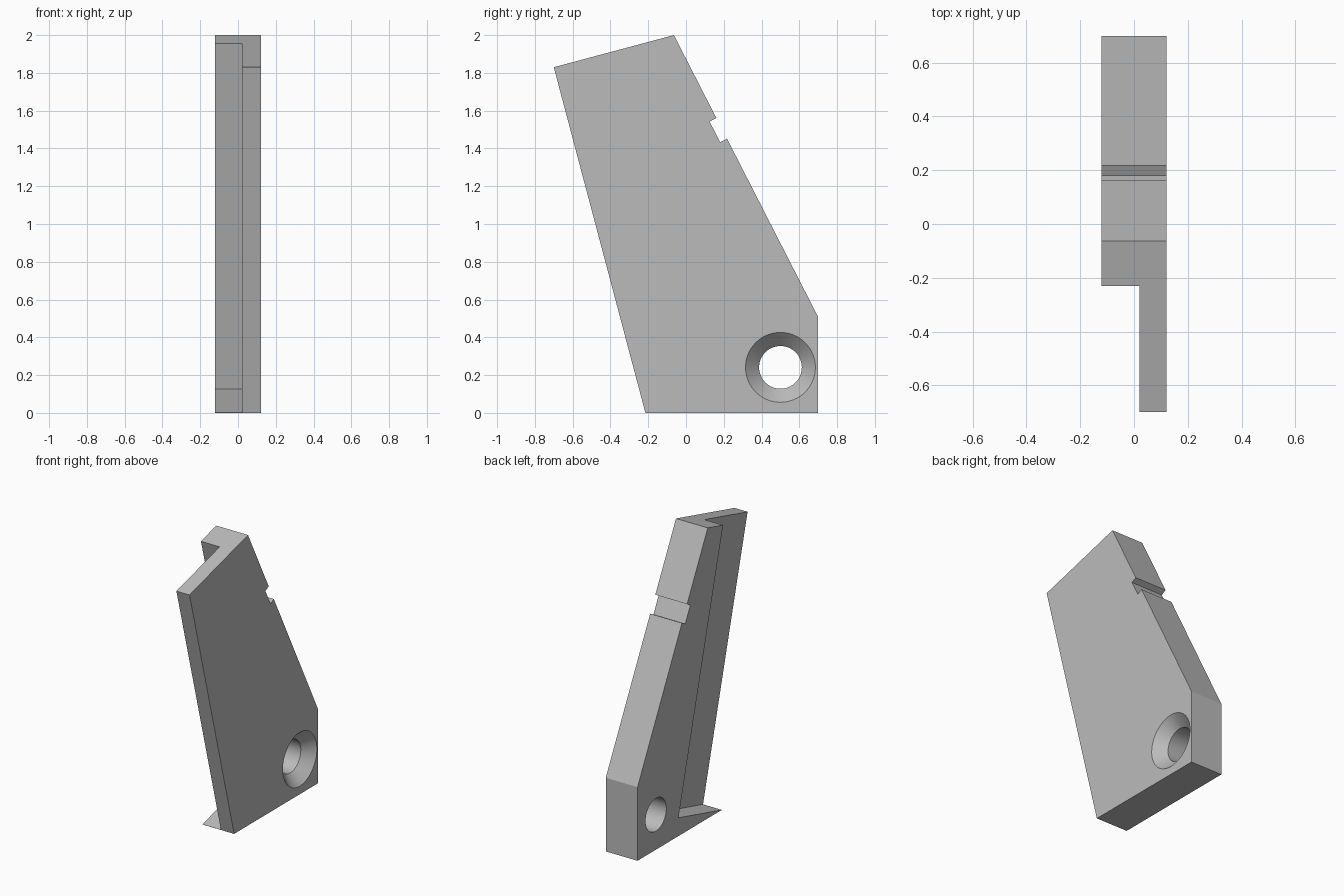
import bpy
import bmesh
import math

HALF = 0.121          # half thickness of the bracket
STEP = 0.021          # depth plane of the recess floor

if "Cube" in bpy.data.objects:
    bpy.data.objects.remove(bpy.data.objects["Cube"], do_unlink=True)

grey = bpy.data.materials.new("plain_grey")
grey.use_nodes = True
grey.diffuse_color = (0.5, 0.5, 0.5, 1)
grey.node_tree.nodes["Principled BSDF"].inputs["Base Color"].default_value = (0.5, 0.5, 0.5, 1)


def make_object(name, bm):
    bmesh.ops.recalc_face_normals(bm, faces=bm.faces)
    mesh = bpy.data.meshes.new(name)
    bm.to_mesh(mesh)
    bm.free()
    mesh.materials.append(grey)
    obj = bpy.data.objects.new(name, mesh)
    bpy.context.collection.objects.link(obj)
    return obj


def extruded(name, outline, x0, x1):
    """Side outline of (y, z) points, extruded along x."""
    bm = bmesh.new()
    face = bm.faces.new([bm.verts.new((x0, y, z)) for y, z in outline])
    new = bmesh.ops.extrude_face_region(bm, geom=[face])["geom"]
    verts = [g for g in new if isinstance(g, bmesh.types.BMVert)]
    bmesh.ops.translate(bm, verts=verts, vec=(x1 - x0, 0, 0))
    return make_object(name, bm)


def turned(name, profile, y, z, sides=64):
    """Solid of revolution about an x axis from (x, radius) stations."""
    bm = bmesh.new()
    rings = []
    for x, r in profile:
        rings.append([bm.verts.new((x, y + r * math.cos(a), z + r * math.sin(a)))
                      for a in (2 * math.pi * i / sides for i in range(sides))])
    for a, b in zip(rings, rings[1:]):
        for i in range(sides):
            j = (i + 1) % sides
            bm.faces.new((a[i], a[j], b[j], b[i]))
    bm.faces.new(rings[0])
    bm.faces.new(rings[-1])
    return make_object(name, bm)


# Leaning bracket body with a small notch in its rear edge
body = extruded("bracket_body", [
    (-0.215, 0), (0.70, 0), (0.70, 0.507), (0.217, 1.452), (0.181, 1.433),
    (0.125, 1.542), (0.161, 1.561), (-0.064, 2.0), (-0.70, 1.83)], -HALF, HALF)

# Recess along the front edge, open at the front and top
recess = extruded("recess_cutter", [
    (0.255, 0.126), (-0.279, 2.14), (-1.219, 1.89), (-0.685, -0.124)],
    -HALF - 0.1, STEP)

# Countersunk screw hole
cone = 0.072
hole = turned("hole_cutter", [
    (-HALF - 0.1, 0.113), (HALF - cone, 0.113),
    (HALF, 0.185), (HALF + 0.01, 0.195)], 0.5, 0.241)

for cutter in (recess, hole):
    cutter.hide_render = True
    mod = body.modifiers.new(cutter.name, "BOOLEAN")
    mod.operation = "DIFFERENCE"
    mod.solver = "EXACT"
    mod.object = cutter

# Bake the cuts and drop the cutters
bpy.context.view_layer.update()
result = bpy.data.meshes.new_from_object(
    body.evaluated_get(bpy.context.evaluated_depsgraph_get()))
body.modifiers.clear()
body.data = result
for cutter in (recess, hole):
    bpy.data.objects.remove(cutter, do_unlink=True)

bpy.ops.object.select_all(action="DESELECT")
body.select_set(True)
bpy.context.view_layer.objects.active = body
bpy.ops.object.shade_smooth_by_angle(angle=math.radians(25))
